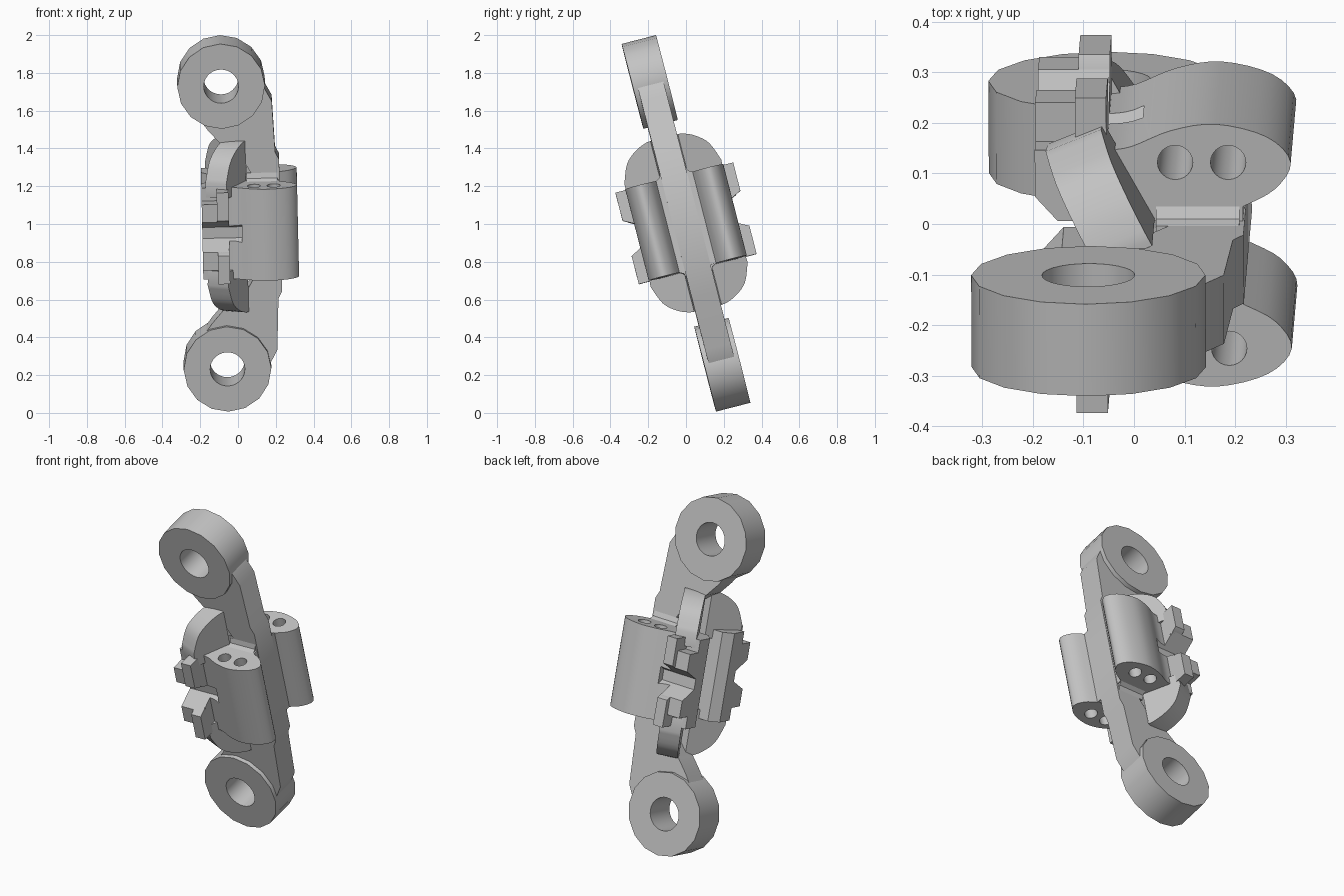
import bpy, bmesh, math
from mathutils import Matrix, Vector

if "Cube" in bpy.data.objects:
    bpy.data.objects.remove(bpy.data.objects["Cube"])

metal = bpy.data.materials.new("grey metal")
metal.use_nodes = True
GREY = (0.55, 0.55, 0.55, 1)
metal.diffuse_color = GREY
metal.node_tree.nodes["Principled BSDF"].inputs["Base Color"].default_value = GREY

# Whole assembly leans towards the front and slightly to its right
LEAN = (Matrix.Translation((0, 0, 1.005))
        @ Matrix.Rotation(math.radians(-1.3), 4, 'Y')
        @ Matrix.Rotation(math.radians(14.4), 4, 'X'))


def make(name, bm):
    bmesh.ops.recalc_face_normals(bm, faces=bm.faces)
    mesh = bpy.data.meshes.new(name)
    bm.to_mesh(mesh)
    bm.free()
    mesh.materials.append(metal)
    obj = bpy.data.objects.new(name, mesh)
    bpy.context.collection.objects.link(obj)
    return obj


def prism(name, outline, offset):
    """Extrude a closed outline of 3D points along offset."""
    bm = bmesh.new()
    low = [bm.verts.new(p) for p in outline]
    high = [bm.verts.new(Vector(p) + Vector(offset)) for p in outline]
    bm.faces.new(low)
    bm.faces.new(high)
    for i in range(len(low)):
        bm.faces.new((low[i - 1], low[i], high[i], high[i - 1]))
    return make(name, bm)


def box(name, x0, x1, y0, y1, z0, z1):
    return prism(name, [(x0, y0, z0), (x1, y0, z0), (x1, y1, z0), (x0, y1, z0)], (0, 0, z1 - z0))


def cylinder(name, x, y, z, radius, depth, sides, axis_y=False):
    bm = bmesh.new()
    turn = Matrix.Rotation(math.pi / 2, 4, 'X') if axis_y else Matrix()
    bmesh.ops.create_cone(bm, cap_ends=True, segments=sides, radius1=radius, radius2=radius,
                          depth=depth, matrix=Matrix.Translation((x, y, z)) @ turn)
    return make(name, bm)


def cut(obj, cutters):
    """Subtract the cutters and bake the result."""
    for c in cutters:
        c.hide_render = True
        mod = obj.modifiers.new("cut", 'BOOLEAN')
        mod.operation, mod.solver, mod.object = 'DIFFERENCE', 'EXACT', c
    bpy.context.view_layer.update()
    graph = bpy.context.evaluated_depsgraph_get()
    baked = bpy.data.meshes.new_from_object(obj.evaluated_get(graph))
    obj.modifiers.clear()
    obj.data = baked
    for c in cutters:
        bpy.data.objects.remove(c)


def smooth_run(points, steps=4):
    """Rounded path of 2D points."""
    pts = [Vector(p) for p in points]
    pts = [pts[0]] + pts + [pts[-1]]
    run = []
    for a, b, c, d in zip(pts, pts[1:], pts[2:], pts[3:]):
        for i in range(steps):
            t = i / steps
            run.append(0.5 * (2 * b + (c - a) * t + (2 * a - 5 * b + 4 * c - d) * t * t
                              + (3 * b - a - 3 * c + d) * t ** 3))
    return [(p.x, p.y) for p in run + [pts[-1]]]


def slot_cutter(s):
    """Flared slot across the outside of a housing."""
    flare = [(0.195, -0.03), (0.195, 0.03), (0.36, 0.116), (0.36, -0.116)]
    return prism("slot_cutter", [(-0.3, s * y, z) for y, z in flare], (0.32, 0, 0))


parts = []

# Mounting arm with the bridge that joins both halves
upper = [(0.225, 0.36), (0.205, 0.4), (0.193, 0.68), (0.14, 0.78), (0.06, 0.72), (-0.05, 0.62),
         (-0.2, 0.6), (-0.15, 0.53), (-0.09, 0.46), (0.03, 0.37), (0.08, 0.28)]
side = upper + [(x, -z) for x, z in reversed(upper)]
parts.append(prism("mounting_arm", [(x, -0.07, z) for x, z in side], (0, 0.14, 0)))
parts.append(box("bridge", 0.08, 0.222, -0.11, 0.11, -0.22, 0.22))

# Mounting eyes
for label, s in (("upper", 1), ("lower", -1)):
    eye = cylinder(label + "_eye", -0.073, 0, s * 0.773, 0.232, 0.188, 16, True)
    cut(eye, [cylinder("eye_cutter", -0.073, 0, s * 0.773, 0.092, 0.4, 28, True)])
    parts.append(eye)

# Cross-section of a housing half, with a rounded piston lobe
lobe = smooth_run([(0.222, 0.1), (0.285, 0.135), (0.317, 0.19), (0.27, 0.242),
                   (0.17, 0.268), (0.08, 0.255), (0, 0.222), (-0.05, 0.215)])
section = [(-0.19, 0.215), (-0.19, 0.12), (-0.145, 0.07), (0.222, 0.07)] + lobe
gusset = [(0.215, 0.2)] + smooth_run([(0.22, 0.28), (0.18, 0.38), (0.12, 0.435),
                                      (0.06, 0.462), (0.03, 0.466)]) + [(0.03, 0.2)]

for label, s in (("back", 1), ("front", -1)):
    half = prism(label + "_housing", [(x, s * y, -0.25) for x, y in section], (0, 0, 0.5))
    cut(half, [cylinder("bolt_cutter", x, s * 0.19, 0, 0.035, 0.8, 24) for x in (0.088, 0.193)]
        + [slot_cutter(s)])
    # Guide rail with a tab at each end
    rail = box(label + "_rail", -0.19, -0.05, s * 0.18, s * 0.295, -0.18, 0.18)
    cut(rail, [slot_cutter(s)])
    tabs = box(label + "_tabs", -0.11, -0.048, s * 0.18, s * 0.322, -0.25, 0.25)
    cut(tabs, [slot_cutter(s), box("gap_cutter", -0.3, 0, s * 0.27, s * 0.4, -0.078, 0.078)])
    parts += [half, rail, tabs]
    for end, t in (("upper", 1), ("lower", -1)):
        tag = label + "_" + end
        # Curved gusset from arm to housing, and the shoulder fillet beside it
        parts.append(prism(tag + "_gusset",
                           [(-0.165 + (0.215 - y) * 0.55, s * y, t * z) for y, z in gusset],
                           (0.11, s * 0.045, 0)))
        fillet = [(0.06, 0.24), (0.1, 0.24), (0.1, 0.25), (0.078, 0.262), (0.07, 0.29), (0.06, 0.29)]
        parts.append(prism(tag + "_fillet", [(0.05, s * y, t * z) for y, z in fillet], (0.165, 0, 0)))

# Lean everything and shade
bpy.ops.object.select_all(action='DESELECT')
for obj in parts:
    obj.data.transform(LEAN)
    obj.select_set(True)
bpy.context.view_layer.objects.active = parts[0]
bpy.ops.object.shade_smooth_by_angle(angle=math.radians(32))
